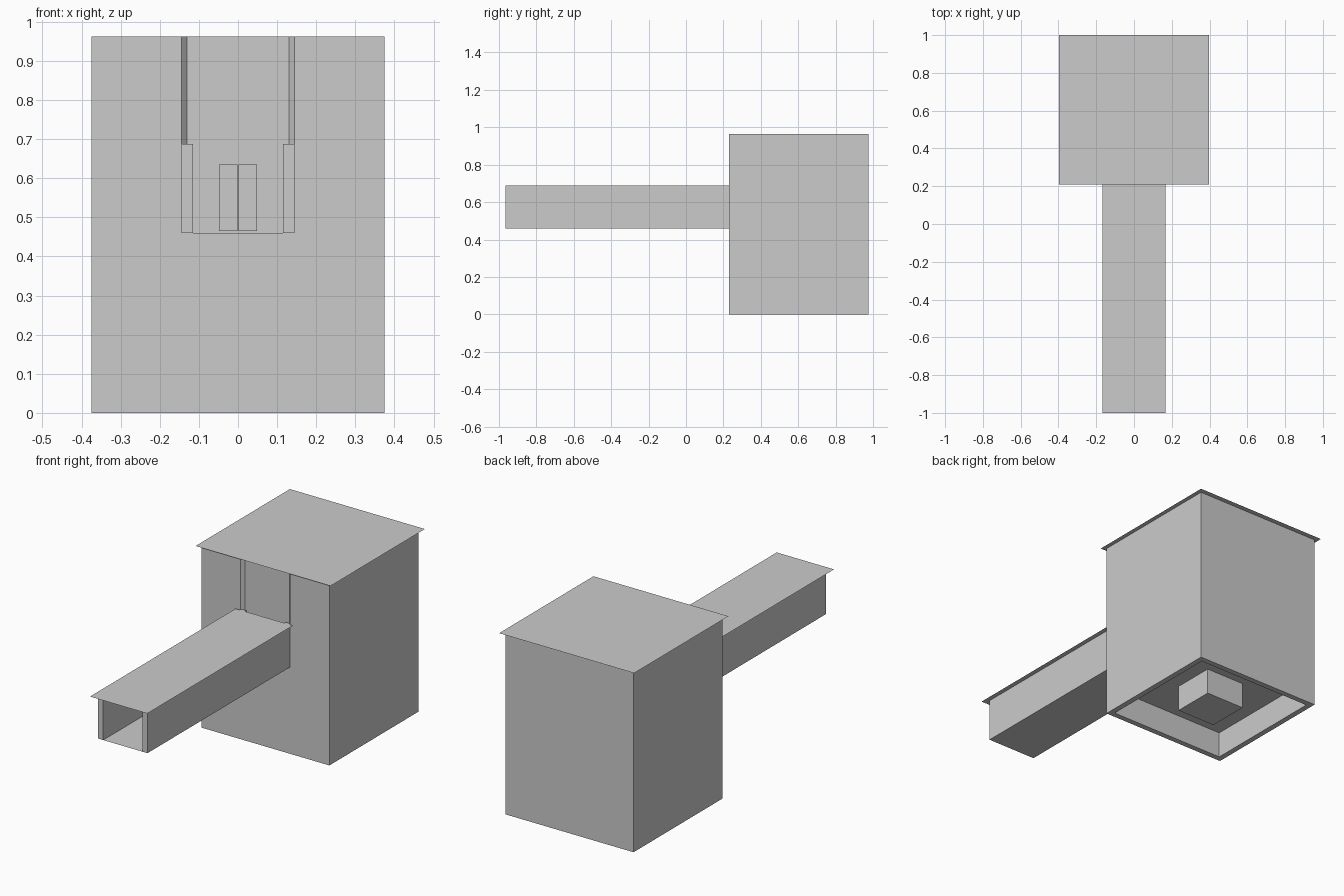
import bpy, bmesh

if "Cube" in bpy.data.objects:
    bpy.data.objects.remove(bpy.data.objects["Cube"])


def finish(name, bm):
    bmesh.ops.recalc_face_normals(bm, faces=bm.faces)
    mesh = bpy.data.meshes.new(name)
    bm.to_mesh(mesh)
    bm.free()
    ob = bpy.data.objects.new(name, mesh)
    bpy.context.collection.objects.link(ob)
    return ob


def prism(name, outline, z0, z1):
    """Extrude a plan outline upwards."""
    bm = bmesh.new()
    face = bm.faces.new([bm.verts.new((x, y, z0)) for x, y in outline])
    ext = bmesh.ops.extrude_face_region(bm, geom=[face])
    verts = [g for g in ext["geom"] if isinstance(g, bmesh.types.BMVert)]
    bmesh.ops.translate(bm, verts=verts, vec=(0, 0, z1 - z0))
    return finish(name, bm)


def rect(x0, x1, y0, y1):
    return [(x0, y0), (x1, y0), (x1, y1), (x0, y1)]


def box(name, x0, x1, y0, y1, z0, z1):
    return prism(name, rect(x0, x1, y0, y1), z0, z1)


def sheet(name, x0, x1, y0, y1, z):
    """Single flat face, facing up."""
    bm = bmesh.new()
    bm.faces.new([bm.verts.new((x, y, z)) for x, y in rect(x0, x1, y0, y1)])
    ob = finish(name, bm)
    if ob.data.polygons[0].normal.z < 0:
        ob.data.flip_normals()
    return ob


def cut(target, cutter):
    cutter.hide_render = True
    cutter.hide_set(True)
    mod = target.modifiers.new("cut", 'BOOLEAN')
    mod.operation = 'DIFFERENCE'
    mod.solver = 'EXACT'
    mod.object = cutter
    bpy.context.view_layer.objects.active = target
    bpy.ops.object.modifier_apply(modifier=mod.name)
    bpy.data.objects.remove(cutter, do_unlink=True)


# Main cabin with a hollow underside and a shallow flared front recess
BACK, FRONT, TOP = 0.975, 0.23, 0.963
cabin = box("cabin_body", -0.375, 0.375, FRONT, BACK, 0, TOP)
cut(cabin, box("underside_cutter", -0.345, 0.345, FRONT + 0.03, BACK - 0.03, -0.1, 0.14))
flare = [(-0.145, 0.15), (0.145, 0.15), (0.145, FRONT), (0.13, FRONT + 0.016),
         (-0.13, FRONT + 0.016), (-0.145, FRONT)]
cut(cabin, prism("recess_cutter", flare, 0.46, 1.1))

# Flat cabin roof and the central support block below the floor
sheet("cabin_roof", -0.396, 0.396, 0.21, 1.0, 0.965)
box("support_block", -0.115, 0.115, 0.4875, 0.7175, 0, 0.145)

# Entrance passage: two walls, floor and overhanging roof
for side, name in ((-1, "left"), (1, "right")):
    x0, x1 = sorted((side * 0.115, side * 0.145))
    box("passage_wall_" + name, x0, x1, -0.965, FRONT + 0.005, 0.46, 0.688)
    # Door leaf at the end of the passage
    a, b = sorted((side * 0.001, side * 0.048))
    box("door_leaf_" + name, a, b, FRONT + 0.008, FRONT + 0.02, 0.465, 0.635)
sheet("passage_floor", -0.115, 0.115, -0.965, FRONT + 0.016, 0.46)
sheet("passage_roof", -0.168, 0.168, -1.0, 0.22, 0.69)
